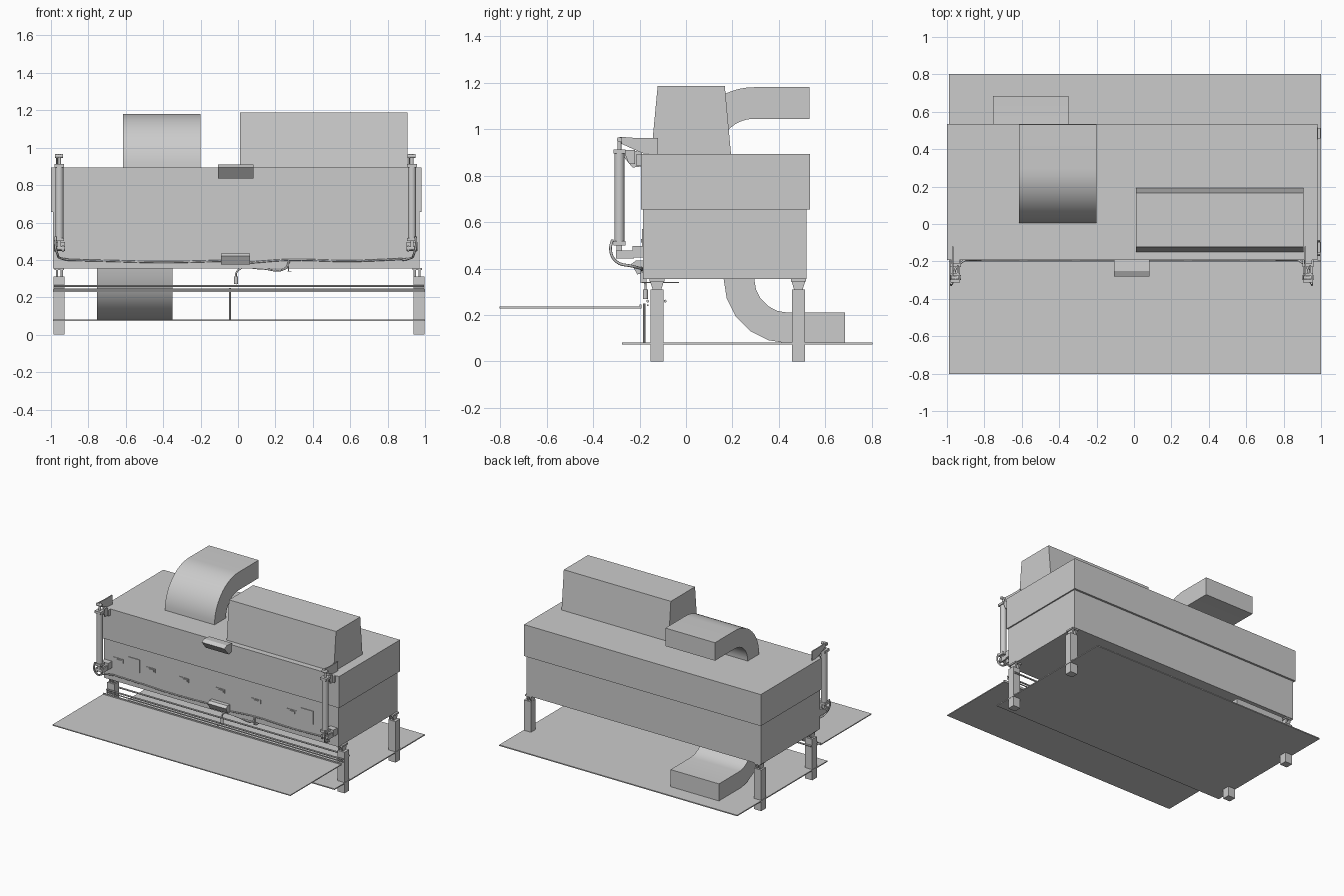
import bpy, bmesh, math
from mathutils import Vector

if "Cube" in bpy.data.objects:
    bpy.data.objects.remove(bpy.data.objects["Cube"])


def finish(name, bm, smooth=False):
    bmesh.ops.recalc_face_normals(bm, faces=bm.faces)
    me = bpy.data.meshes.new(name)
    bm.to_mesh(me)
    bm.free()
    ob = bpy.data.objects.new(name, me)
    bpy.context.collection.objects.link(ob)
    if smooth:
        bpy.ops.object.select_all(action='DESELECT')
        ob.select_set(True)
        bpy.context.view_layer.objects.active = ob
        bpy.ops.object.shade_smooth_by_angle(angle=math.radians(35))
    return ob


def prism(name, yz, x0, x1, smooth=False):
    """Extrude a side profile (y, z) from x0 to x1."""
    bm = bmesh.new()
    f = bm.faces.new([bm.verts.new((x0, y, z)) for y, z in yz])
    r = bmesh.ops.extrude_face_region(bm, geom=[f])
    vs = [v for v in r['geom'] if isinstance(v, bmesh.types.BMVert)]
    bmesh.ops.translate(bm, verts=vs, vec=(x1 - x0, 0, 0))
    return finish(name, bm, smooth)


def box(name, x0, x1, y0, y1, z0, z1):
    return prism(name, [(y0, z0), (y1, z0), (y1, z1), (y0, z1)], x0, x1)


def rod(name, a, b, r, n=16):
    """Round bar between two points."""
    a, b = Vector(a), Vector(b)
    bm = bmesh.new()
    bmesh.ops.create_cone(bm, cap_ends=True, segments=n, radius1=r, radius2=r, depth=(b - a).length)
    bm.transform((b - a).to_track_quat('Z', 'Y').to_matrix().to_4x4())
    bmesh.ops.translate(bm, verts=bm.verts, vec=(a + b) / 2)
    return finish(name, bm, True)


def hose(name, pts, r):
    """Smooth bendy tube through points."""
    cu = bpy.data.curves.new(name, 'CURVE')
    cu.dimensions = '3D'
    cu.bevel_depth, cu.bevel_resolution = r, 2
    cu.resolution_u = 5
    cu.use_fill_caps = True
    sp = cu.splines.new('BEZIER')
    sp.bezier_points.add(len(pts) - 1)
    for p, co in zip(sp.bezier_points, pts):
        p.co = co
        p.handle_left_type = p.handle_right_type = 'AUTO'
    ob = bpy.data.objects.new(name, cu)
    bpy.context.collection.objects.link(ob)
    bpy.ops.object.select_all(action='DESELECT')
    ob.select_set(True)
    bpy.context.view_layer.objects.active = ob
    bpy.ops.object.convert(target='MESH')


def duct(name, x0, x1, cy, cz, ro, ri, y_end, sign, n):
    """Rectangular elbow: rises (sign 1) or drops (sign -1), then runs back."""
    def arc(r):
        return [(cy - r * math.cos(i / n * math.pi / 2), cz + sign * r * math.sin(i / n * math.pi / 2))
                for i in range(n + 1)]
    outer = arc(ro) + [(y_end, cz + sign * ro)]
    inner = arc(ri) + [(y_end, cz + sign * ri)]
    prism(name, outer + inner[::-1], x0, x1, True)


# Main cabinet and lid
box("lower_cabinet", -0.99, 0.97, -0.185, 0.52, 0.355, 0.656)
box("lid", -1.0, 0.98, -0.193, 0.535, 0.655, 0.893)

# Sloped housing on the lid
prism("top_housing", [(-0.15, 0.89), (0.194, 0.89), (0.167, 1.187), (-0.122, 1.187)], 0.01, 0.905)

# Air ducts
duct("upper_duct", -0.615, -0.2, 0.293, 0.893, 0.288, 0.152, 0.532, 1, 14)
duct("lower_duct", -0.755, -0.35, 0.44, 0.356, 0.278, 0.146, 0.685, -1, 5)

# Floor plate and front shelf
box("floor_plate", -0.99, 1.0, -0.275, 0.803, 0.073, 0.081)
box("front_shelf", -0.99, 1.0, -0.803, -0.195, 0.229, 0.236)
box("shelf_lip", -0.99, 1.0, -0.2, -0.192, 0.229, 0.245)

# Rails under the cabinet
rod("front_rail", (-0.985, -0.165, 0.26), (0.995, -0.165, 0.26), 0.006, 10)
rod("rear_rail", (-0.985, -0.09, 0.26), (0.995, -0.09, 0.26), 0.006, 10)
rod("low_rail", (-0.985, -0.165, 0.242), (0.995, -0.165, 0.242), 0.004, 10)

# Legs with forked castings
for x in (-0.957, 0.968):
    for yc, tag in ((-0.125, "front"), (0.484, "rear")):
        box(tag + "_leg", x - 0.03, x + 0.03, yc - 0.028, yc + 0.028, 0, 0.31)
        xc = x - 0.01 if x > 0 else x + 0.002
        box(tag + "_leg_cap", xc - 0.026, xc + 0.026, yc - 0.032, yc + 0.032, 0.345, 0.357)
        for dx in (-0.013, 0.013):
            prism(tag + "_leg_fork", [(yc - 0.018, 0.308), (yc + 0.018, 0.308),
                                      (yc + 0.03, 0.347), (yc - 0.03, 0.347)],
                  xc + dx - 0.006, xc + dx + 0.006)

# Lift cylinders with brackets
for x, s in ((-0.955, -1), (0.93, 1)):
    y = -0.287
    rod("lift_cylinder", (x, y, 0.515), (x, y, 0.9), 0.022, 20)
    for z in (0.5, 0.895):
        box("cylinder_end_block", x - 0.026, x + 0.026, y - 0.026, y + 0.026, z, z + 0.018)
    rod("piston_rod", (x, y, 0.91), (x, y, 0.965), 0.009)
    rod("top_pin", (x - 0.024, y, 0.955), (x + 0.02, y, 0.955), 0.011)
    prism("lid_arm", [(y - 0.008, 0.965), (y + 0.01, 0.967), (-0.21, 0.962), (-0.12, 0.962),
                      (-0.12, 0.89), (-0.188, 0.897), (y - 0.008, 0.945)], x - 0.018, x - 0.01)
    prism("lid_arm_bracket", [(-0.27, 0.91), (-0.22, 0.91), (-0.22, 0.85), (-0.245, 0.85)],
          x + 0.008, x + 0.016)
    box("lid_arm_foot", x - 0.022, x + 0.022, -0.215, -0.19, 0.845, 0.892)
    rod("bottom_pin", (x - 0.03, y, 0.462), (x + 0.03, y, 0.462), 0.013)
    box("bottom_eye", x - 0.009, x + 0.009, y - 0.012, y + 0.012, 0.455, 0.502)
    for dx in (-0.02, 0.02):
        box("bottom_clevis", x + dx - 0.005, x + dx + 0.005, y - 0.014, -0.225, 0.443, 0.478)
    box("bottom_bracket", x - 0.03, x + 0.03, -0.23, -0.183, 0.447, 0.497)
    hose("cylinder_hose", [(x + s * 0.02, y - 0.03, 0.525), (x + s * 0.022, -0.325, 0.48),
                           (x + s * 0.01, -0.3, 0.43), (x - s * 0.005, -0.23, 0.41),
                           (x - s * 0.05, -0.193, 0.4)], 0.006)

# Air line along the front, with drop to the service unit
hose("air_line_left", [(-0.905, -0.193, 0.4), (-0.7, -0.19, 0.395), (-0.4, -0.19, 0.388), (-0.09, -0.19, 0.395)], 0.005)
hose("air_line_right", [(0.06, -0.19, 0.385), (0.27, -0.19, 0.4), (0.6, -0.19, 0.394), (0.88, -0.193, 0.405)], 0.005)
hose("supply_line", [(-0.01, -0.175, 0.27), (0.0, -0.175, 0.345), (0.12, -0.18, 0.354),
                     (0.25, -0.185, 0.352), (0.275, -0.19, 0.395)], 0.005)
rod("filter_bowl", (-0.01, -0.175, 0.27), (-0.01, -0.175, 0.31), 0.011)
rod("supply_post", (-0.043, -0.18, 0.08), (-0.043, -0.18, 0.25), 0.006, 10)
box("valve_plate", 0.265, 0.285, -0.19, -0.03, 0.337, 0.342)
box("valve_tab", 0.268, 0.274, -0.195, -0.17, 0.337, 0.4)

# Handles on lid and cabinet
prism("lid_handle", [(-0.19, 0.905), (-0.25, 0.91), (-0.28, 0.895), (-0.23, 0.835), (-0.19, 0.84)], -0.108, 0.082)
prism("cabinet_handle", [(-0.183, 0.435), (-0.215, 0.435), (-0.235, 0.42), (-0.21, 0.375), (-0.183, 0.38)], -0.09, 0.063)

# Cover panels and latches on the front face
for x in (-0.74, 0.71):
    box("cover_panel", x - 0.05, x + 0.05, -0.19, -0.18, 0.47, 0.57)
for x in (-0.87, -0.6, -0.32, -0.02, 0.28, 0.58):
    box("latch_plate", x - 0.04, x + 0.04, -0.189, -0.18, 0.505, 0.535)
    box("latch_knob", x - 0.012, x + 0.03, -0.194, -0.185, 0.512, 0.528)
